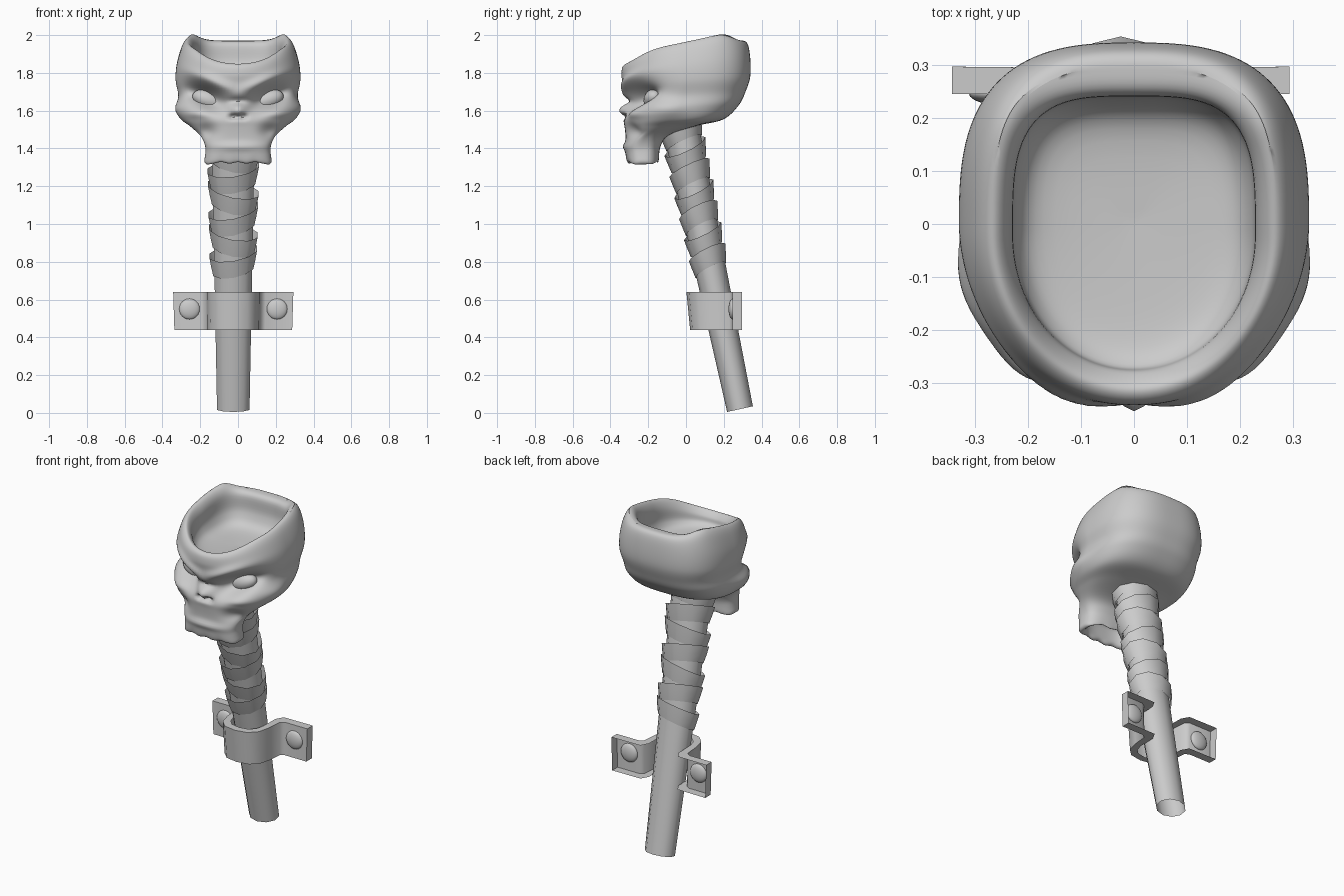
import bpy, bmesh, math
from math import sin, cos, pi, exp

if "Cube" in bpy.data.objects:
    bpy.data.objects.remove(bpy.data.objects["Cube"])


def smooth(ob, angle):
    bpy.ops.object.select_all(action='DESELECT')
    ob.select_set(True)
    bpy.context.view_layer.objects.active = ob
    bpy.ops.object.shade_smooth_by_angle(angle=math.radians(angle))


def make(name, verts, faces, angle=60):
    me = bpy.data.meshes.new(name)
    me.from_pydata(verts, [], faces)
    bm = bmesh.new()
    bm.from_mesh(me)
    bmesh.ops.recalc_face_normals(bm, faces=bm.faces)
    bm.to_mesh(me)
    bm.free()
    ob = bpy.data.objects.new(name, me)
    bpy.context.collection.objects.link(ob)
    smooth(ob, angle)
    return ob


def loft(rings, cap_start=False, cap_end=False):
    n = len(rings[0])
    verts = [p for r in rings for p in r]
    faces = [(k * n + i, k * n + (i + 1) % n, (k + 1) * n + (i + 1) % n, (k + 1) * n + i)
             for k in range(len(rings) - 1) for i in range(n)]
    if cap_start:
        faces.append(tuple(range(n)))
    if cap_end:
        faces.append(tuple(range(len(verts) - n, len(verts))))
    return verts, faces


def ball(name, loc, scale, tilt=0.0):
    bpy.ops.mesh.primitive_uv_sphere_add(segments=20, ring_count=12, radius=1,
                                         location=loc, rotation=(0, tilt, 0))
    ob = bpy.context.object
    ob.name = name
    ob.scale = scale
    smooth(ob, 60)


def spow(v, e):
    return math.copysign(abs(v) ** e, v)


def gauss(u, v, cu, cv, su, sv):
    return exp(-((u - cu) / su) ** 2 - ((v - cv) / sv) ** 2)


# Skull: rings of (half width, front y, back y, front z, back z),
# from the hollow inside the jaw, up the outside, over the rim, into the bowl
SKULL = [
    (.02, -.24, -.21, 1.43, 1.43),
    (.12, -.27, -.17, 1.41, 1.41),
    (.145, -.285, -.155, 1.335, 1.34),
    (.177, -.31, -.145, 1.33, 1.335),
    (.172, -.322, -.135, 1.39, 1.41),
    (.195, -.32, -.09, 1.455, 1.47),
    (.25, -.325, .06, 1.51, 1.52),
    (.298, -.335, .20, 1.555, 1.555),
    (.318, -.34, .28, 1.61, 1.63),
    (.316, -.33, .315, 1.67, 1.70),
    (.33, -.335, .34, 1.74, 1.78),
    (.325, -.342, .34, 1.79, 1.88),
    (.30, -.335, .325, 1.832, 1.955),
    (.265, -.31, .29, 1.845, 1.97),
    (.232, -.28, .245, 1.82, 1.95),
    (.222, -.265, .235, 1.785, 1.85),
    (.17, -.20, .18, 1.765, 1.78),
    (.01, -.01, .01, 1.76, 1.76),
]
RIM, SUB, SEG = 13, 6, 120


def catmull(k, t):
    a, b, c, d = (SKULL[min(max(k + j, 0), len(SKULL) - 1)] for j in (-1, 0, 1, 2))
    return [.5 * (2 * q + (r - p) * t + (2 * p - 5 * q + 4 * r - s) * t * t
                  + (3 * q - p - 3 * r + s) * t ** 3) for p, q, r, s in zip(a, b, c, d)]


def face_push(x, z):
    ax = abs(x)
    slant = z - .4 * (ax - .15)
    d = .12 * gauss(ax, slant, .17, 1.663, .105, .055)        # eye sockets
    d -= .025 * gauss(ax, slant, .13, 1.76, .12, .03)         # brow ridge
    d += .03 * gauss(ax, z, 0, 1.65, .05, .02)                # bridge
    d -= .022 * gauss(ax, z, 0, 1.60, .05, .03)               # nose
    d += .045 * gauss(ax, z, .022, 1.568, .022, .014)         # nostrils
    d -= .02 * gauss(ax, z, .22, 1.585, .07, .025)            # cheekbones
    d += .03 * gauss(ax, z, .17, 1.49, .05, .04)              # cheek hollows
    d -= .012 * gauss(ax, z, 0, 1.41, .13, .02)               # upper lip
    return d


rings = []
for step in range((len(SKULL) - 1) * SUB + 1):
    k = min(step // SUB, len(SKULL) - 2)
    f = step / SUB
    w, yf, yb, zf, zb = catmull(k, f - k)
    cy = (yf + yb) / 2
    lift = exp(-((f - RIM) / 1.3) ** 2)
    ef = 2 / (2.7 if f < 5 else max(2.05, 2.7 - .25 * (f - 5)))
    eb = 2 / (2.8 if f < 13 else 3.4)
    ring = []
    for i in range(SEG):
        a = 2 * pi * i / SEG
        e = ef if sin(a) < 0 else eb
        x = w * spow(cos(a), e)
        y = cy + spow(sin(a), e) * (cy - yf if sin(a) < 0 else yb - cy)
        z = zf + (zb - zf) * (y - yf) / (yb - yf)
        fold = math.atan2(sin(a), abs(cos(a)))
        da = fold - .45
        z += lift * (.056 * exp(-(da / (1.1 if da < 0 else .5)) ** 2)
                     + .025 * exp(-((fold + .55) / .5) ** 2))
        if 3 <= f < 12.5:
            x *= 1 + .07 * gauss(y, z, -.13, 1.605, .13, .045)
            if y < cy:
                y += face_push(x, z) * min(1, (cy - y) / .06)
        if 2 <= f <= 3.5:                                      # ragged teeth line
            z -= .012 * gauss(abs(x), 0, .165, 0, .02, 1) - .004 * cos(x * 70)
        ring.append((x, y, z))
    rings.append(ring)
make("skull_bowl", *loft(rings, True, True), angle=70)

# Eyes resting in the sockets
for side, tag in ((-1, "left"), (1, "right")):
    ball(tag + "_eye", (side * .155, -.17, 1.655), (.09, .055, .052), -side * .35)

# Leaning handle: centre line and radii as a function of height
CX, LEAN = -.025, -.21


def handle_ring(z, grow=1.0, tilt_x=0.0, tilt_y=0.0, n=10):
    t = z / 1.5
    rx, ry = (.09 + .03 * t) * grow, (.071 + .027 * t) * grow
    ring = []
    for i in range(n):
        a = 2 * pi * (i + .5) / n
        dz = -LEAN * ry * sin(a) + tilt_x * cos(a) + tilt_y * sin(a)
        ring.append((CX + rx * cos(a), .29 + LEAN * (z + dz) + ry * sin(a), z + dz))
    return ring


make("handle", *loft([handle_ring(.02), handle_ring(.65), handle_ring(1.56)]))

# Cloth wraps: flared bands, tilted alternately
for i in range(7):
    z = .755 + i * .112
    tx = (.02, -.02, .025, -.025, .018, -.025, .018)[i]
    band = [handle_ring(z, 1.06, tx, .022), handle_ring(z + .05, 1.16, tx, .022),
            handle_ring(z + .095, 1.23, tx * 1.1, .025)]
    make("wrap_band_%d" % (i + 1), *loft(band))

# Wall strap: half profile (offset from centre, y) of outer and inner edge, mirrored
outer = [(.315, .245), (.17, .245), (.145, .23), (.137, .14), (.12, .07), (.075, .025), (0, .012)]
inner = [(0, .055), (.055, .065), (.085, .095), (.098, .14), (.1, .25), (.125, .295), (.315, .297)]
profile = ([(CX + x, y) for x, y in outer] + [(CX - x, y) for x, y in reversed(outer[:-1])]
           + [(CX - x, y) for x, y in reversed(inner[1:])] + [(CX + x, y) for x, y in inner])


def strap_level(z):
    return [(CX + (x - CX) * (1 + .1 * (z - .54)),
             y - .1 * (z - .54) * max(0, (.245 - y) / .24), z) for x, y in profile]


# The strap is a pressed tray, open at the back: leave out the inner walls
verts, faces = loft([strap_level(.44), strap_level(.64)], True, True)
first = 2 * len(outer) - 1
make("wall_strap", verts, faces[:first] + faces[len(profile) - 1:], angle=60)

# Rivets on the strap flanges
for side, tag in ((-1, "left"), (1, "right")):
    ball(tag + "_rivet", (CX + side * .232, .247, .55), (.055, .022, .055))
